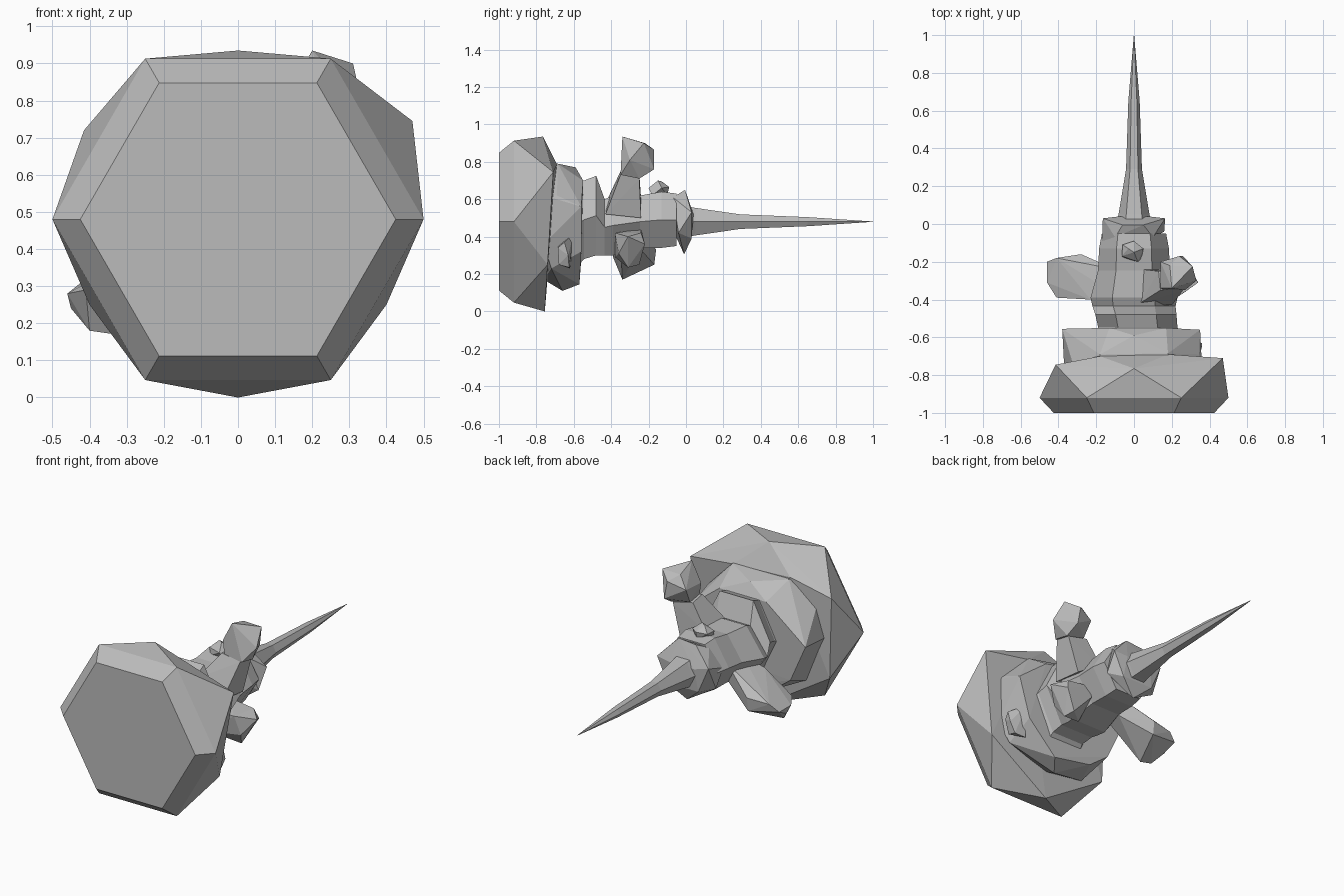
import bpy, bmesh, math
from mathutils import Vector

cube = bpy.data.objects.get("Cube")
if cube:
    bpy.data.objects.remove(cube)

stone = bpy.data.materials.new("grey stone")
stone.use_nodes = True
grey = (0.5, 0.5, 0.5, 1)
stone.diffuse_color = grey
stone.node_tree.nodes["Principled BSDF"].inputs["Base Color"].default_value = grey

MID = 0.48  # height of the long axis


def ring(y, rx, rz=None, cx=0, cz=MID):
    """Six-sided ring around the long axis, with corners on both flanks."""
    rz = rx if rz is None else rz
    angles = [math.radians(60 * k) for k in range(6)]
    return [(cx + rx * math.cos(a), y, cz + rz * math.sin(a)) for a in angles]


def span(y, rx, bottom, top, cx=0):
    """Six-sided ring given by its lowest and highest edge."""
    half = (top - bottom) / 2
    return ring(y, rx, half / math.sin(math.radians(60)), cx, bottom + half)


def finish(name, bm):
    bmesh.ops.recalc_face_normals(bm, faces=bm.faces)
    mesh = bpy.data.meshes.new(name)
    bm.to_mesh(mesh)
    bm.free()
    mesh.materials.append(stone)
    obj = bpy.data.objects.new(name, mesh)
    bpy.context.collection.objects.link(obj)
    return obj


def chunk(name, points):
    """Faceted rock: the convex skin around a few corner points."""
    bm = bmesh.new()
    for p in points:
        bm.verts.new(Vector(p))
    hull = bmesh.ops.convex_hull(bm, input=bm.verts)
    bmesh.ops.delete(bm, geom=list({v for v in hull["geom_interior"]
                                    if isinstance(v, bmesh.types.BMVert)}), context='VERTS')
    bmesh.ops.dissolve_limit(bm, angle_limit=0.01, verts=bm.verts, edges=bm.edges)
    return finish(name, bm)


def loft(name, rings):
    """Skin through rings of equal point count, capped at both ends."""
    bm = bmesh.new()
    rows = [[bm.verts.new(p) for p in r] for r in rings]
    n = len(rows[0])
    for a, b in zip(rows, rows[1:]):
        for k in range(n):
            j = (k + 1) % n
            bm.faces.new((a[k], a[j], b[j], b[k]))
    bm.faces.new(rows[0])
    bm.faces.new(rows[-1])
    return finish(name, bm)


# Wide hexagonal base with a bevelled flat front and an uneven rear rim
chunk("base", ring(-1, 0.425) + ring(-0.92, 0.5) + [
    (0, -0.765, 0.935), (0.47, -0.71, 0.745), (0.40, -0.74, 0.25),
    (0, -0.755, 0), (-0.40, -0.75, 0.25), (-0.415, -0.745, 0.72),
    (0.18, -0.69, 0.785), (-0.18, -0.70, 0.80)])

# Second, narrower tier, rooted inside the base
chunk("second_tier", [
    (0.18, -0.685, 0.79), (-0.18, -0.69, 0.79), (0, -0.59, 0.77),
    (0.18, -0.78, 0.79), (-0.18, -0.78, 0.79), (0.36, -0.76, 0.62),
    (0.345, -0.69, 0.62), (0.35, -0.56, 0.56), (0.34, -0.76, 0.36),
    (0.29, -0.72, 0.23), (0.28, -0.56, 0.32), (0, -0.76, 0.17),
    (0.02, -0.66, 0.11), (0.09, -0.57, 0.145), (-0.16, -0.57, 0.19),
    (-0.25, -0.75, 0.20), (-0.28, -0.56, 0.28), (-0.37, -0.75, 0.48),
    (-0.38, -0.555, 0.50), (-0.32, -0.75, 0.66), (-0.13, -0.55, 0.70),
    (0.17, -0.55, 0.70)])

# Column: lumpy foot, waist and upper block
loft("column", [span(-0.58, 0.22, 0.24, 0.70, 0.02),
                span(-0.545, 0.21, 0.28, 0.70, 0.02),
                span(-0.48, 0.215, 0.30, 0.725, 0.01),
                span(-0.435, 0.22, 0.30, 0.60),
                span(-0.39, 0.23, 0.30, 0.62),
                span(-0.245, 0.19, 0.34, 0.62),
                span(-0.13, 0.185, 0.34, 0.64),
                span(-0.05, 0.17, 0.35, 0.63)])

# Rough collar around the foot of the spire
chunk("collar", [
    (0.10, -0.07, 0.61), (0.165, 0.03, 0.53), (0.05, -0.005, 0.65),
    (-0.06, -0.005, 0.64), (-0.165, 0.03, 0.54), (-0.17, -0.10, 0.50),
    (-0.10, -0.07, 0.61), (0.16, -0.04, 0.42), (0.10, 0.03, 0.39),
    (0, -0.01, 0.305), (-0.10, 0.03, 0.39), (-0.165, -0.04, 0.40),
    (0.08, 0.04, 0.52), (-0.08, 0.04, 0.52)])

# Long tapering spire
loft("spire", [ring(0.0, 0.095, 0.095), ring(0.05, 0.082, 0.085),
               ring(0.29, 0.042, 0.045), ring(0.65, 0.03, 0.028),
               ring(1.0, 0.001)])

# Upper knob: slanted neck and bulging head
chunk("upper_knob_neck", [
    (0.03, -0.42, 0.60), (0.20, -0.43, 0.52), (0.04, -0.24, 0.60),
    (0.20, -0.24, 0.50), (0.14, -0.35, 0.75), (0.26, -0.35, 0.73),
    (0.13, -0.25, 0.74), (0.26, -0.25, 0.71)])
chunk("upper_knob_head", [
    (0.20, -0.34, 0.935), (0.31, -0.225, 0.90), (0.19, -0.22, 0.90),
    (0.24, -0.17, 0.865), (0.26, -0.17, 0.76), (0.14, -0.20, 0.83),
    (0.14, -0.34, 0.82), (0.16, -0.35, 0.73), (0.27, -0.35, 0.73),
    (0.33, -0.30, 0.81), (0.27, -0.25, 0.71), (0.15, -0.25, 0.74)])

# Lower knob on the left flank
chunk("left_knob", [
    (0.10, -0.38, 0.42), (0.12, -0.24, 0.44), (0.08, -0.38, 0.29),
    (0.12, -0.22, 0.36), (0.24, -0.38, 0.42), (0.34, -0.31, 0.40),
    (0.27, -0.24, 0.42), (0.29, -0.22, 0.36), (0.27, -0.36, 0.31),
    (0.24, -0.31, 0.235), (0.22, -0.25, 0.25)])

# Large knob on the right flank, widening outwards
chunk("right_knob", [
    (-0.10, -0.37, 0.46), (-0.10, -0.24, 0.45), (-0.10, -0.35, 0.35),
    (-0.10, -0.25, 0.34), (-0.23, -0.40, 0.40), (-0.17, -0.26, 0.41),
    (-0.41, -0.39, 0.29), (-0.28, -0.16, 0.33), (-0.41, -0.18, 0.32),
    (-0.46, -0.20, 0.28), (-0.46, -0.31, 0.28), (-0.45, -0.28, 0.24),
    (-0.40, -0.33, 0.18), (-0.33, -0.34, 0.17), (-0.28, -0.17, 0.25)])

# Small pebble on top of the column
chunk("top_pebble", [
    (-0.06, -0.11, 0.66), (-0.065, -0.17, 0.66), (0.02, -0.20, 0.66),
    (0.05, -0.13, 0.66), (0, -0.09, 0.665), (0, -0.15, 0.70),
    (-0.03, -0.13, 0.695), (0.04, -0.18, 0.62), (-0.05, -0.18, 0.62),
    (0, -0.10, 0.62)])

# Small crystal on the side of the second tier
chunk("side_crystal", [
    (0.26, -0.68, 0.36), (0.26, -0.62, 0.23), (0.35, -0.685, 0.34),
    (0.36, -0.65, 0.37), (0.36, -0.63, 0.30), (0.33, -0.68, 0.25),
    (0.33, -0.625, 0.235), (0.27, -0.60, 0.42)])
